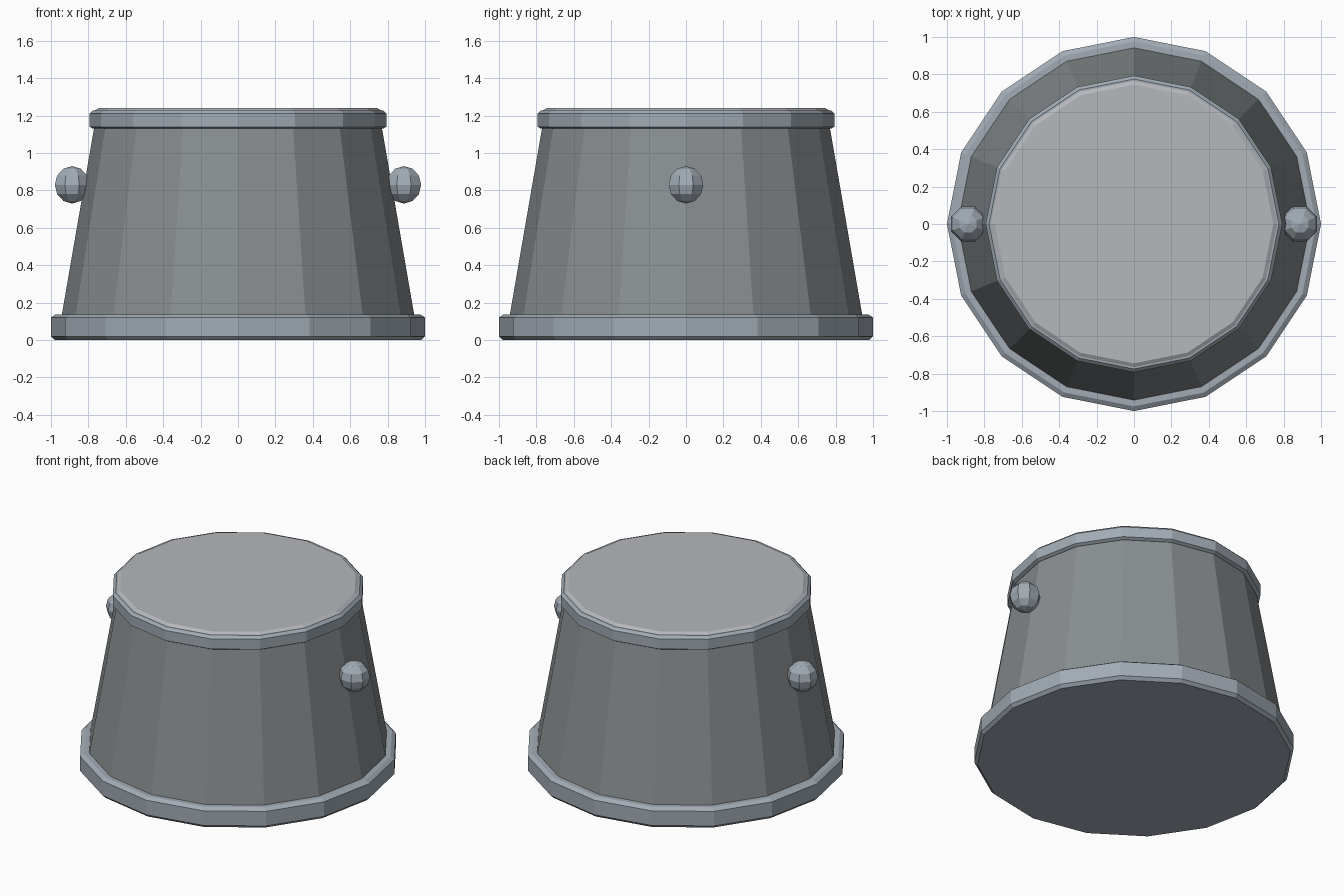
import bpy, bmesh
from math import cos, sin, pi

if "Cube" in bpy.data.objects:
    bpy.data.objects.remove(bpy.data.objects["Cube"])

SIDES = 16


def material(name, rgb):
    mat = bpy.data.materials.new(name)
    mat.diffuse_color = (*rgb, 1.0)
    mat.use_nodes = True
    mat.node_tree.nodes["Principled BSDF"].inputs["Base Color"].default_value = mat.diffuse_color
    return mat


dark_iron = material("dark_iron", (0.25, 0.27, 0.28))
steel = material("steel", (0.36, 0.41, 0.46))
pale_steel = material("pale_steel", (0.46, 0.475, 0.50))


def lathe(name, profile, mat):
    """Closed, flat-faced solid turned from (radius, z) points, bottom to top."""
    bm = bmesh.new()
    rings = [[bm.verts.new((r * cos(2 * pi * i / SIDES), r * sin(2 * pi * i / SIDES), z))
              for i in range(SIDES)] for r, z in profile]
    for low, high in zip(rings, rings[1:]):
        for i in range(SIDES):
            j = (i + 1) % SIDES
            bm.faces.new((low[i], low[j], high[j], high[i]))
    bm.faces.new(rings[0][::-1])
    bm.faces.new(rings[-1])
    mesh = bpy.data.meshes.new(name)
    bm.to_mesh(mesh)
    bm.free()
    mesh.materials.append(mat)
    obj = bpy.data.objects.new(name, mesh)
    bpy.context.collection.objects.link(obj)
    return obj


# Tapered body
lathe("body", [(0.965, 0.002), (0.765, 1.16)], dark_iron)

# Bevelled base band
lathe("base_band", [(0.98, 0.0), (1.0, 0.02), (1.0, 0.12), (0.975, 0.137), (0.94, 0.137)], steel)

# Bevelled top rim
lathe("top_rim", [(0.775, 1.13), (0.793, 1.14), (0.793, 1.21), (0.775, 1.228),
                  (0.755, 1.228)], steel)

# Flat lid standing slightly proud of the rim
lathe("lid", [(0.765, 1.20), (0.765, 1.228), (0.745, 1.24)], pale_steel)

# Faceted side knobs
for side, label in ((-1, "left"), (1, "right")):
    bpy.ops.mesh.primitive_uv_sphere_add(segments=8, ring_count=6, radius=0.1,
                                         location=(side * 0.887, 0, 0.83),
                                         rotation=(0, 0, pi / 8))
    knob = bpy.context.object
    knob.name = label + "_knob"
    knob.data.materials.append(steel)
